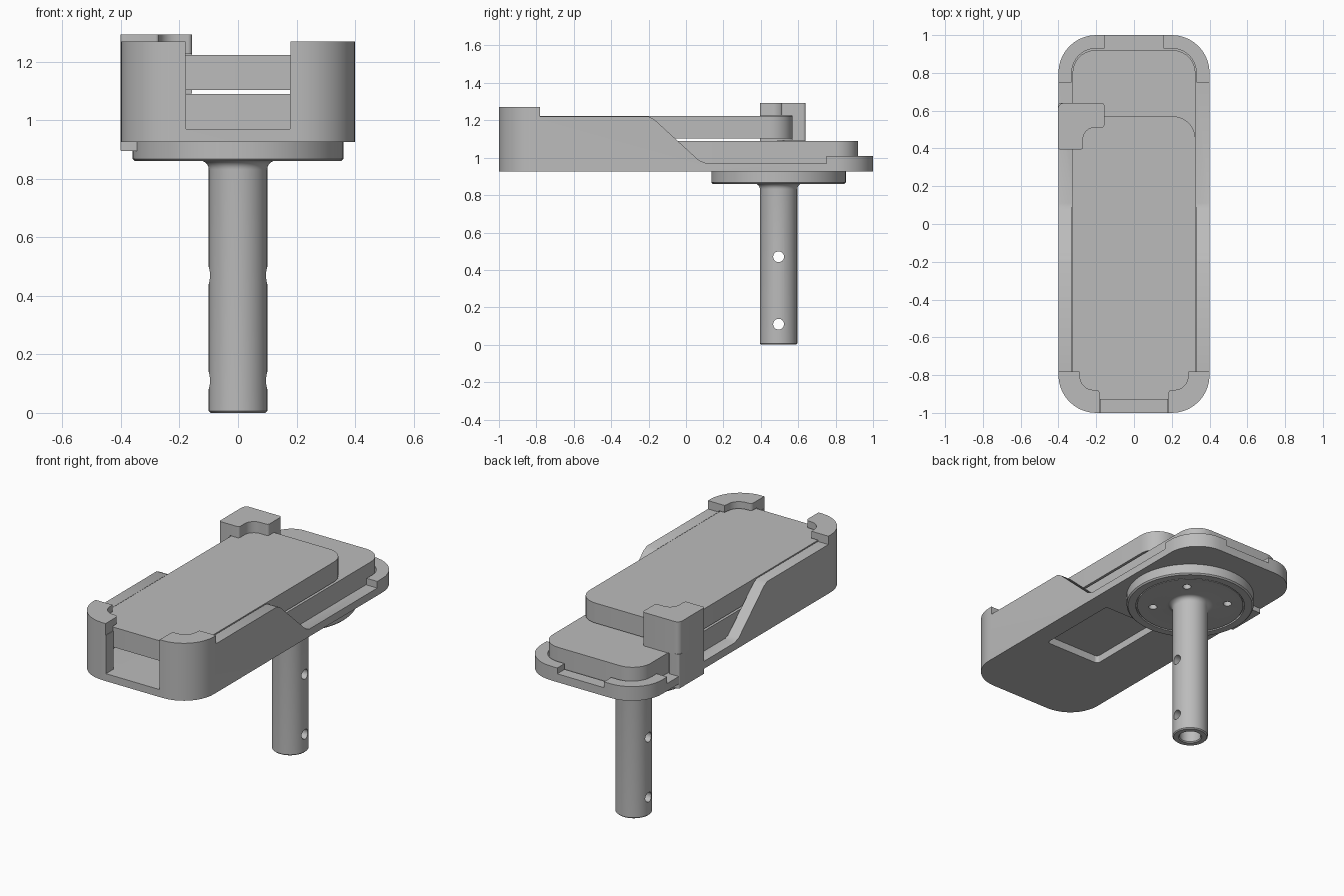
import bpy, bmesh, math
from mathutils import Matrix, Vector

cube = bpy.data.objects.get("Cube")
if cube:
    bpy.data.objects.remove(cube, do_unlink=True)

grey = bpy.data.materials.new("plain grey")
grey.use_nodes = True
GREY = (0.5, 0.5, 0.5, 1)
grey.diffuse_color = GREY
grey.node_tree.nodes["Principled BSDF"].inputs["Base Color"].default_value = GREY


def finish(name, bm):
    bmesh.ops.remove_doubles(bm, verts=bm.verts, dist=1e-5)
    bmesh.ops.recalc_face_normals(bm, faces=bm.faces)
    mesh = bpy.data.meshes.new(name)
    bm.to_mesh(mesh)
    bm.free()
    mesh.materials.append(grey)
    ob = bpy.data.objects.new(name, mesh)
    bpy.context.collection.objects.link(ob)
    return ob


def prism(name, points, low, high, axis="z"):
    """Extrude an outline: (x, y) along z, or (y, z) along x."""
    bm = bmesh.new()
    place = (lambda p: (p[0], p[1], low)) if axis == "z" else (lambda p: (low, p[0], p[1]))
    face = bm.faces.new([bm.verts.new(place(p)) for p in points])
    step = Vector((0, 0, high - low)) if axis == "z" else Vector((high - low, 0, 0))
    top = bmesh.ops.extrude_face_region(bm, geom=[face])["geom"]
    bmesh.ops.translate(bm, vec=step, verts=[v for v in top if isinstance(v, bmesh.types.BMVert)])
    return finish(name, bm)


def rounded(corners, steps=10):
    """Round each (x, y, radius) corner of an outline."""
    out = []
    for i, (x, y, r) in enumerate(corners):
        p = Vector((x, y))
        if not r:
            out.append(p)
            continue
        a = p + (Vector(corners[i - 1][:2]) - p).normalized() * r
        b = p + (Vector(corners[(i + 1) % len(corners)][:2]) - p).normalized() * r
        centre = a + b - p
        for k in range(steps + 1):
            t = k / steps * math.pi / 2
            out.append(centre + (a - centre) * math.cos(t) + (b - centre) * math.sin(t))
    return out


def rect(x0, x1, y0, y1, r0=0, r1=None):
    r1 = r0 if r1 is None else r1
    return rounded([(x0, y0, r0), (x1, y0, r0), (x1, y1, r1), (x0, y1, r1)])


def rod(name, radius, length, matrix):
    bm = bmesh.new()
    bmesh.ops.create_cone(bm, cap_ends=True, segments=24, radius1=radius,
                          radius2=radius, depth=length, matrix=matrix)
    return finish(name, bm)


def cut(ob, *cutters):
    for c in cutters:
        mod = ob.modifiers.new("cut", "BOOLEAN")
        mod.operation, mod.solver, mod.object = "DIFFERENCE", "EXACT", c
        bpy.context.view_layer.objects.active = ob
        bpy.ops.object.modifier_apply(modifier=mod.name)
        bpy.data.objects.remove(c, do_unlink=True)


def smooth(ob):
    bpy.ops.object.select_all(action="DESELECT")
    ob.select_set(True)
    bpy.context.view_layer.objects.active = ob
    bpy.ops.object.shade_smooth_by_angle(angle=math.radians(30))


FLOOR = 0.97
# Tray: rounded block, hollowed, with stepped and sloping side walls
tray = prism("tray", rect(-0.4, 0.4, -1, 1, 0.2), 0.925, 1.27)
half_hook = [(0.29, -0.7, 0), (0.29, -0.77, 0), (0.28, -0.875, 0.06), (0.18, -0.88, 0.02), (0.18, -1.1, 0)]
hook_gap = half_hook + [(-x, y, r) for x, y, r in reversed(half_hook)]
silhouette = [(-0.78, 1.4), (-0.78, 1.22), (-0.2, 1.22), (-0.17, 1.205), (0.07, 0.985), (0.11, FLOOR),
              (0.75, FLOOR), (0.75, 1.01), (1.1, 1.01), (1.1, 1.4)]
cut(tray,
    prism("pocket", rect(-0.33, 0.33, -0.93, 0.93, 0.13), FLOOR, 1.228),
    prism("hook_opening", rounded(hook_gap, 6), 1.2, 1.4),
    prism("side_profile", silhouette, -0.6, 0.6, "x"),
    prism("front_opening", rect(-0.177, 0.177, -1.1, -0.85), FLOOR, 1.4),
    prism("back_notch", rect(-0.155, 0.155, 0.85, 1.1), FLOOR + 0.005, 1.4),
    prism("floor_window", rect(-0.09, 0.28, -0.43, 0.09, 0.02), 0.8, 1.0))
smooth(tray)

# Two stacked slabs, the upper one shifted to the front
for name, y, z in (("lower_slab", -0.58, FLOOR), ("upper_slab", -0.93, 1.103)):
    smooth(prism(name, rect(-0.325, 0.325, y, y + 1.5, 0.12), z, z + 0.12))

# Corner clip: L-shaped cap, corner wall, side wall and lower tabs
cap = rounded([(-0.402, 0.395, 0.012), (-0.27, 0.395, 0.012), (-0.27, 0.51, 0.06),
               (-0.157, 0.51, 0.015), (-0.157, 0.64, 0.015), (-0.402, 0.64, 0.03)], 6)
clip = prism("corner_clip", cap, 1.092, 1.293)
cut(clip, prism("slab_recess", rect(-0.33, 0.6, 0.2, 0.568, 0.12), 1.0, 1.226))
smooth(clip)
smooth(prism("clip_side_wall", rect(-0.402, -0.332, 0.395, 0.64, 0.01), 0.897, 1.1))
for name, y in (("clip_front_tab", 0.395), ("clip_back_tab", 0.57)):
    smooth(prism(name, rect(-0.4, -0.29, y, y + 0.07, 0.01), 0.895, 0.93))

# Hollow stem and round flange turned from one profile
fillet = [(0.13 - 0.03 * math.cos(t * math.pi / 12), 0.832 + 0.03 * math.sin(t * math.pi / 12)) for t in range(7)]
profile = [(0, 0.84), (0.06, 0.84), (0.06, 0.006), (0.066, 0), (0.094, 0), (0.1, 0.006)] + fillet + [
    (0.3, 0.862), (0.3, 0.872), (0.308, 0.872), (0.308, 0.86), (0.352, 0.86), (0.36, 0.868),
    (0.36, 0.928), (0, 0.928)]
bm = bmesh.new()
ring = [bm.verts.new((r, 0, z)) for r, z in profile]
edges = [bm.edges.new(pair) for pair in zip(ring, ring[1:])]
bmesh.ops.spin(bm, geom=ring + edges, cent=(0, 0, 0), axis=(0, 0, 1), angle=math.tau, steps=64)
bmesh.ops.translate(bm, vec=(0, 0.495, 0), verts=bm.verts)
stem = finish("stem_and_flange", bm)

# Cross holes through the stem and screw holes in the flange
sideways = Matrix.Rotation(math.pi / 2, 4, "Y")
cut(stem, *[rod("cross_hole", 0.029, 0.5, Matrix.Translation((0, 0.495, z)) @ sideways) for z in (0.11, 0.47)])
cut(stem, *[rod("screw_hole", 0.024, 0.06, Matrix.Translation((x, 0.495 + y, 0.86)))
            for x in (-0.15, 0.15) for y in (-0.15, 0.15)])
smooth(stem)
